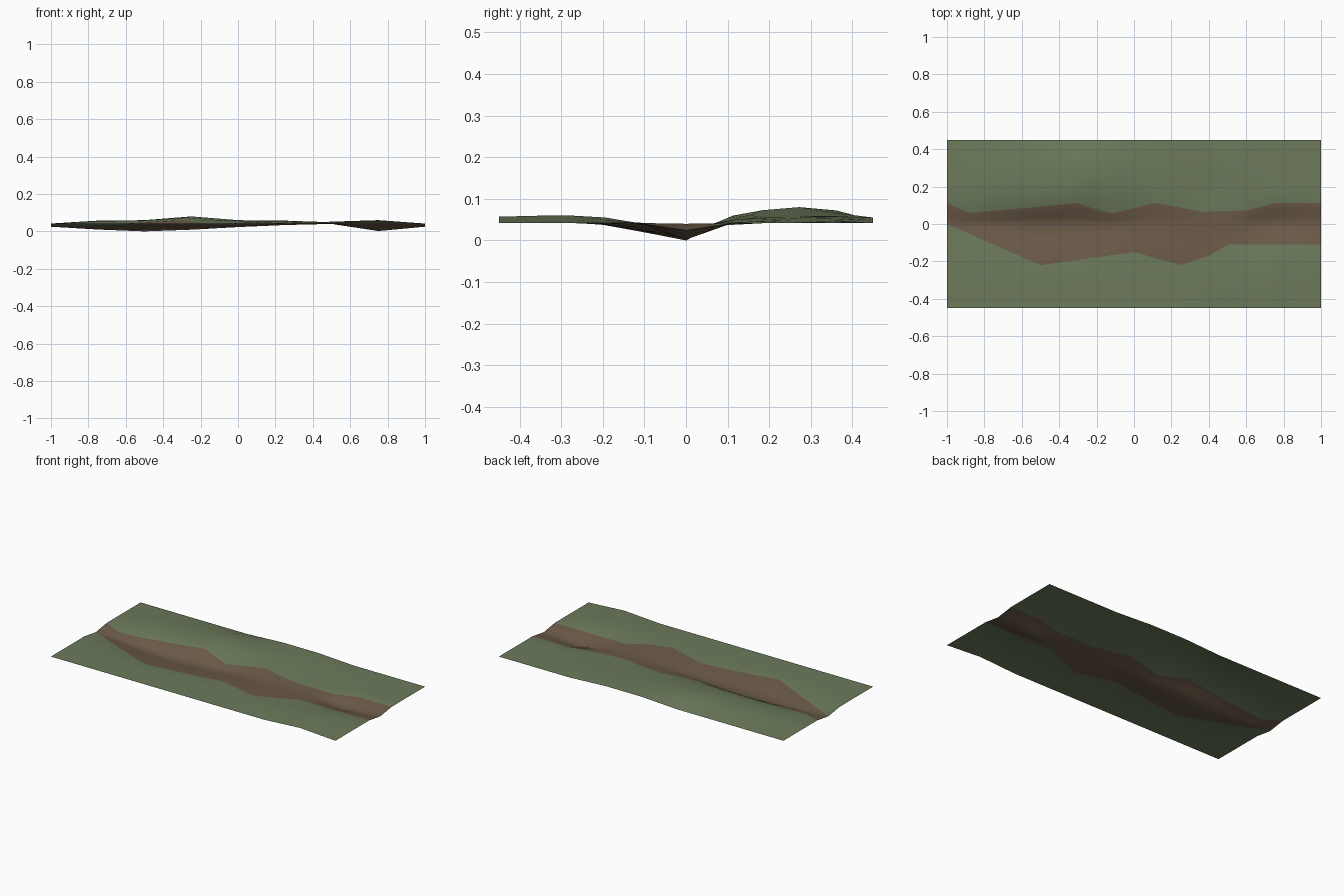
import bpy, bmesh

if "Cube" in bpy.data.objects:
    bpy.data.objects.remove(bpy.data.objects["Cube"])

XS = [-1, -.75, -.5, -.25, 0, .25, .5, .75, 1]
YS = [-.45, -.3375, -.225, -.1125, 0, .1125, .225, .3375, .45]
# Heights in hundredths: one row per y, one column per x
HEIGHTS = [
    [4.2, 4.2, 4.2, 4.2, 4.2, 4.2, 4.2, 5.7, 4.2],
    [4.2, 4.2, 4.2, 4.2, 4.2, 4.2, 5.2, 6.0, 4.2],
    [4.2, 4.2, 4.2, 4.2, 4.2, 4.2, 5.2, 6.0, 4.2],
    [4.2, 3.2, 2.2, 2.6, 3.6, 4.0, 4.2, 4.2, 4.2],
    [2.5, 1.0, 0.0, 0.9, 2.3, 3.4, 4.0, 0.2, 2.5],
    [4.2, 5.0, 5.8, 6.0, 5.2, 4.6, 4.2, 4.2, 4.2],
    [4.2, 6.0, 6.0, 8.0, 6.0, 5.2, 4.2, 4.2, 4.2],
    [4.2, 5.2, 6.0, 8.0, 6.0, 5.8, 5.0, 4.2, 4.2],
    [4.2, 4.2, 4.2, 4.2, 5.5, 5.5, 4.2, 4.2, 4.2],
]
# Outline of the dirt track
LOWER = [(-1, 0), (-.5, -.22), (0, -.15), (.25, -.22), (.4, -.17), (.5, -.11), (1, -.11)]
UPPER = [(-1, .1125), (-.88, .06), (-.5, .093), (-.31, .1125), (-.12, .055), (.11, .1125),
         (.37, .065), (.6, .072), (.76, .1125), (1, .1125)]


def locate(v, keys):
    i = max(k for k in range(len(keys) - 1) if keys[k] <= v + 1e-9)
    return i, (v - keys[i]) / (keys[i + 1] - keys[i])


def edge_y(x, line):
    i, t = locate(x, [p[0] for p in line])
    return line[i][1] * (1 - t) + line[i + 1][1] * t


def height(x, y):
    i, t = locate(x, XS)
    j, u = locate(y, YS)
    a, b = HEIGHTS[j], HEIGHTS[j + 1]
    return .01 * ((a[i] * (1 - t) + a[i + 1] * t) * (1 - u) + (b[i] * (1 - t) + b[i + 1] * t) * u)


def material(name, color):
    m = bpy.data.materials.new(name)
    m.diffuse_color = (*color, 1)
    m.use_nodes = True
    m.node_tree.nodes["Principled BSDF"].inputs["Base Color"].default_value = m.diffuse_color
    return m


# Columns follow the height grid and every corner of the track outline
xs = sorted({round(x, 4) for x in XS + [p[0] for p in LOWER + UPPER] + [-.625, -.375, .625, .875]})
bm = bmesh.new()
columns, STEPS = [], (4, 3, 3, 4)
for x in xs:
    stops = [-.45, edge_y(x, LOWER), 0, edge_y(x, UPPER), .45]
    ys = [-.45]
    for a, b, n in zip(stops, stops[1:], STEPS):
        ys += [a + (b - a) * k / n for k in range(1, n + 1)]
    columns.append([bm.verts.new((x, y, height(x, y))) for y in ys])

# Track faces lie between the two outline rows, grass outside them
for c, d in zip(columns, columns[1:]):
    for r in range(len(c) - 1):
        f = bm.faces.new((c[r], d[r], d[r + 1], c[r + 1]))
        f.material_index = int(STEPS[0] <= r < sum(STEPS[:3]))
        f.smooth = True
bmesh.ops.remove_doubles(bm, verts=bm.verts, dist=1e-4)

mesh = bpy.data.meshes.new("dirt_track_ground")
bm.to_mesh(mesh)
bm.free()
mesh.materials.append(material("grass green", (.15, .195, .105)))
mesh.materials.append(material("dirt brown", (.15, .103, .066)))
bpy.context.collection.objects.link(bpy.data.objects.new("dirt_track_ground", mesh))
